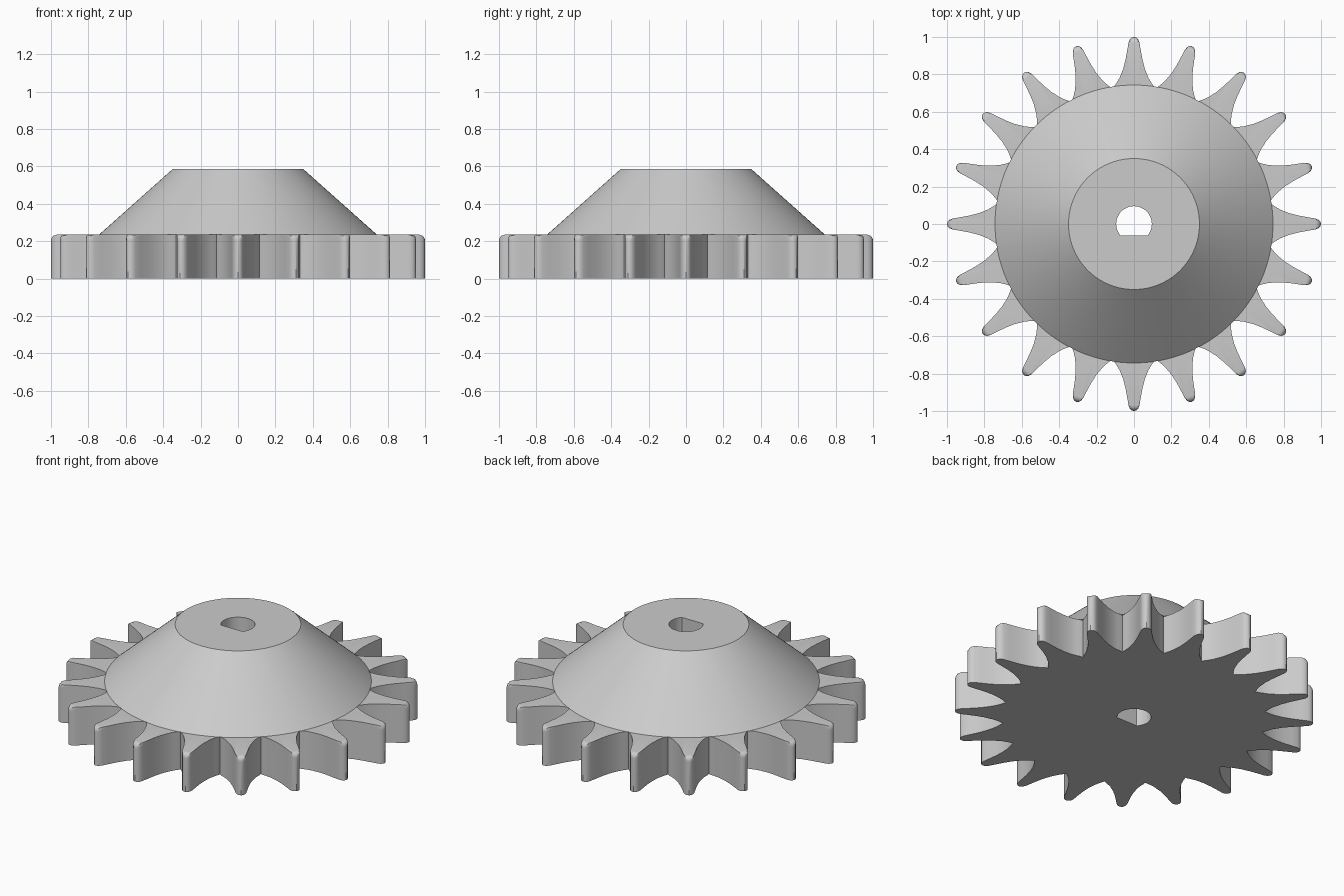
import bpy, bmesh, math

cube = bpy.data.objects.get("Cube")
if cube:
    bpy.data.objects.remove(cube)

TEETH = 20
PITCH = 2 * math.pi / TEETH
GEAR_TOP, HUB_TOP = 0.235, 0.585
BORE, FLAT = 0.095, 0.062

# Half tooth outline: (distance along the tooth axis, half width)
half_tooth = [(1, 0), (0.996, 0.012), (0.987, 0.022), (0.97, 0.029), (0.935, 0.035),
              (0.88, 0.045), (0.83, 0.058), (0.78, 0.078), (0.75, 0.096), (0.735, 0.107)]
flank = [(math.atan2(w, d), math.hypot(w, d)) for d, w in half_tooth]
flank.append((PITCH / 2, 0.73))


def tooth_radius(a):
    """Radius of the toothed outline at angle a."""
    phase = abs((a + PITCH / 2) % PITCH - PITCH / 2)
    for (a0, r0), (a1, r1) in zip(flank, flank[1:]):
        if phase <= a1:
            return r0 + (r1 - r0) * (phase - a0) / (a1 - a0)
    return flank[-1][1]


def bore_radius(a):
    """Radius of the D-shaped bore, flat towards the front."""
    s = math.sin(a)
    return min(BORE, -FLAT / s) if s < 0 else BORE


# Shared angles for all rings, including the corners of the bore
angles = set()
for t in range(TEETH):
    for a, r in flank:
        angles |= {round((t * PITCH + s * a) % (2 * math.pi), 5) for s in (1, -1)}
corner = math.asin(FLAT / BORE)
angles |= {math.pi + corner, 2 * math.pi - corner}
angles = sorted(angles)

# Rings in order: bottom, toothed rim with rounded tips, hub cone, bore
rings = [(bore_radius, 0), (tooth_radius, 0)]
ROUND = 0.032
for i in range(6):
    q = i / 5 * math.pi / 2
    limit = 1 - ROUND * (1 - math.cos(q))
    rings.append((lambda a, m=limit: min(m, tooth_radius(a)),
                  GEAR_TOP - ROUND + ROUND * math.sin(q)))
rings += [(lambda a: 0.743, GEAR_TOP), (lambda a: 0.35, HUB_TOP), (bore_radius, HUB_TOP)]

bm = bmesh.new()
loops = [[bm.verts.new((f(a) * math.cos(a), f(a) * math.sin(a), z)) for a in angles]
         for f, z in rings]
n = len(angles)
for lower, upper in zip(loops, loops[1:] + loops[:1]):
    for i in range(n):
        j = (i + 1) % n
        bm.faces.new((lower[i], lower[j], upper[j], upper[i]))
mesh = bpy.data.meshes.new("sprocket")
bm.to_mesh(mesh)
bm.free()

sprocket = bpy.data.objects.new("sprocket", mesh)
bpy.context.collection.objects.link(sprocket)

# Plain grey material
grey = bpy.data.materials.new("light_grey")
grey.use_nodes = True
grey.diffuse_color = (0.6, 0.6, 0.6, 1)
grey.node_tree.nodes["Principled BSDF"].inputs["Base Color"].default_value = (0.6, 0.6, 0.6, 1)
mesh.materials.append(grey)

bpy.context.view_layer.objects.active = sprocket
sprocket.select_set(True)
bpy.ops.object.shade_smooth_by_angle(angle=math.radians(30))
